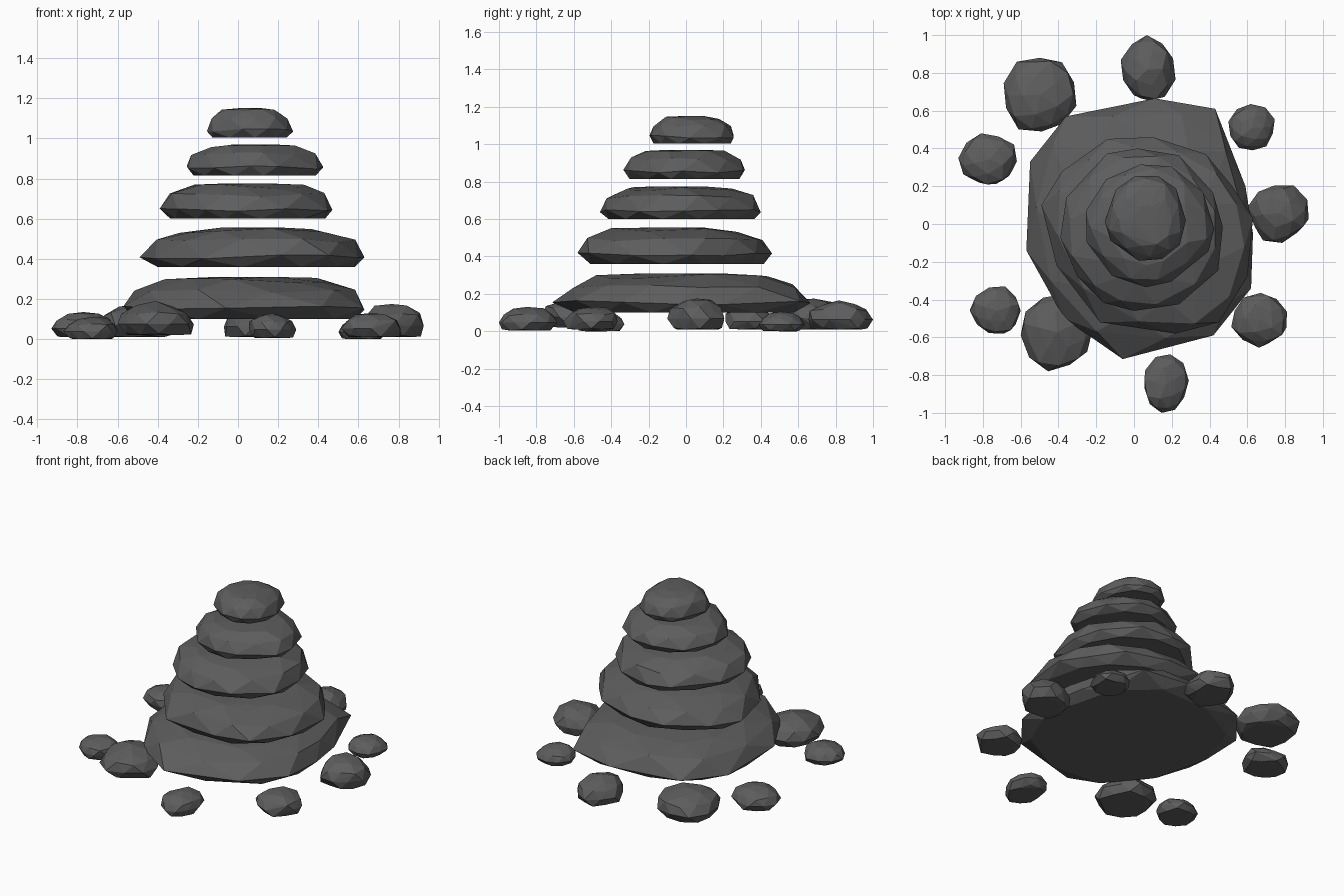
import bpy, bmesh, math, random
from mathutils import Vector

if "Cube" in bpy.data.objects:
    bpy.data.objects.remove(bpy.data.objects["Cube"])

random.seed(7)
stone = bpy.data.materials.new("dark grey stone")
stone.diffuse_color = (0.11, 0.11, 0.11, 1)
stone.use_nodes = True
stone.node_tree.nodes["Principled BSDF"].inputs["Base Color"].default_value = stone.diffuse_color


def hull_rock(name, points, box):
    """Convex faceted rock, fitted exactly into box (x0, x1, y0, y1, z0, z1)."""
    lo = [min(p[i] for p in points) for i in range(3)]
    hi = [max(p[i] for p in points) for i in range(3)]
    bm = bmesh.new()
    for p in points:
        bm.verts.new([box[2 * i] + (p[i] - lo[i]) / (hi[i] - lo[i]) * (box[2 * i + 1] - box[2 * i])
                      for i in range(3)])
    res = bmesh.ops.convex_hull(bm, input=bm.verts[:])
    junk = {v for v in res["geom_interior"] + res["geom_unused"] if isinstance(v, bmesh.types.BMVert)}
    bmesh.ops.delete(bm, geom=list(junk), context='VERTS')
    bmesh.ops.dissolve_limit(bm, angle_limit=math.radians(1.5), verts=bm.verts[:], edges=bm.edges[:])
    bmesh.ops.recalc_face_normals(bm, faces=bm.faces[:])
    me = bpy.data.meshes.new(name)
    bm.to_mesh(me)
    bm.free()
    me.materials.append(stone)
    bpy.context.collection.objects.link(bpy.data.objects.new(name, me))


def slab(name, box, outline=None, sides=11):
    """Flat boulder: rings of the outline, every other ring turned by half a side."""
    cx, cy = (box[0] + box[1]) / 2, (box[2] + box[3]) / 2
    if outline is None:
        rx, ry = (box[1] - box[0]) / 2, (box[3] - box[2]) / 2
        outline = []
        for i in range(sides):
            a = (i + random.uniform(-.25, .25)) / sides * math.tau
            r = random.uniform(.95, 1.03)
            outline.append((cx + rx * r * math.cos(a), cy + ry * r * math.sin(a)))
    n = len(outline)
    pts = []
    # (height fraction, width fraction, blend towards the next outline point)
    for t, s, k in ((0, .93, .5), (.25, 1, 0), (.68, .94, .5), (.92, .66, 0), (1, .3, .5)):
        for i in range(n):
            a, b = Vector(outline[i]), Vector(outline[(i + 1) % n])
            p = a.lerp(b, k)
            j = random.uniform(-.06, .06) if 0 < t < 1 else 0
            w = s * (1 + random.uniform(-.03, .02)) if t != .25 else s
            pts.append(((p.x - cx) * w, (p.y - cy) * w, t + j))
    hull_rock(name, pts, box)


# stacked boulders, bottom to top
slab("base_boulder", (-.57, .63, -.715, .665, .10, .31),
     [(-.36, .57), (.11, .665), (.43, .61), (.59, .2), (.63, -.05), (.62, -.34), (.42, -.59),
      (-.06, -.715), (-.37, -.5), (-.57, -.14), (-.55, .33)])
slab("second_boulder", (-.49, .63, -.58, .46, .36, .555),
     [(-.49, .1), (-.38, .28), (-.14, .45), (.1, .46), (.38, .37), (.52, .2), (.63, .03),
      (.60, -.28), (.45, -.52), (.22, -.58), (-.18, -.52), (-.41, -.22)])
slab("third_boulder", (-.39, .47, -.46, .40, .60, .775), sides=12)
slab("fourth_boulder", (-.255, .425, -.335, .315, .815, .97))
slab("top_boulder", (-.155, .275, -.195, .255, 1.005, 1.15), sides=10)

# loose pebbles around the base
pebbles = [
    (-.07, .22, .655, 1.0, .01, .165), (-.69, -.305, .49, .88, .01, .175),
    (-.93, -.62, .21, .48, .01, .135), (-.87, -.60, -.58, -.33, 0, .11),
    (-.60, -.22, -.78, -.37, .02, .19), (.055, .29, -1.0, -.69, .005, .13),
    (.515, .81, -.655, -.365, .01, .13), (.60, .925, -.10, .205, .01, .175),
    (.50, .745, .39, .635, 0, .105)]
for n, box in enumerate(pebbles):
    bm = bmesh.new()
    bmesh.ops.create_icosphere(bm, subdivisions=2, radius=1)
    turn = random.uniform(0, math.tau)
    pts = []
    for v in bm.verts:
        r = random.uniform(.9, 1.06)
        x = v.co.x * math.cos(turn) - v.co.y * math.sin(turn)
        y = v.co.x * math.sin(turn) + v.co.y * math.cos(turn)
        pts.append((x * r, y * r, max(v.co.z * r, -.5)))
    bm.free()
    # flat underside, a little narrower than the waist
    pts = [(x * .85, y * .85, z) if z <= -.5 else (x, y, z) for x, y, z in pts]
    hull_rock(f"pebble_{n + 1}", pts, box)
